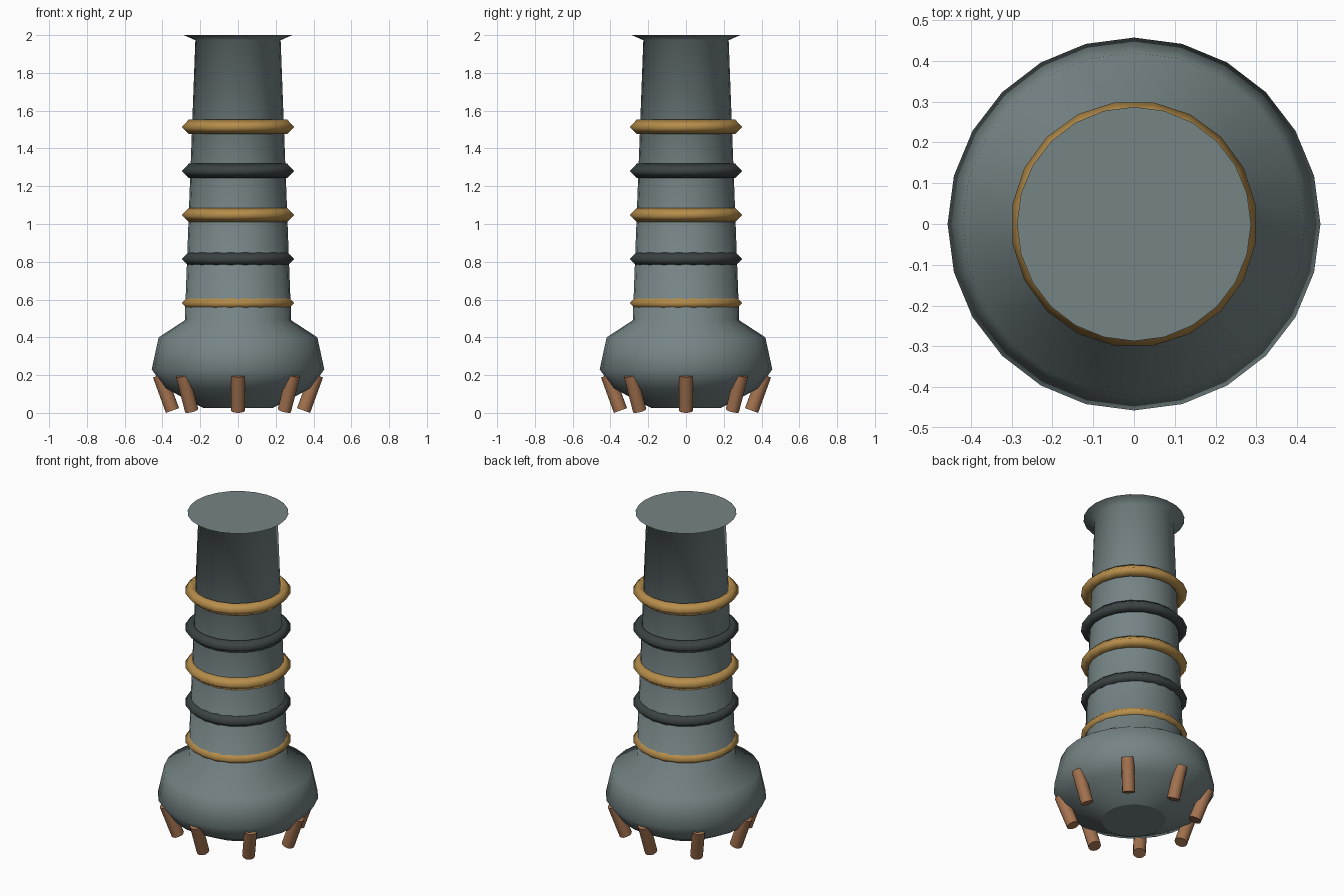
import bpy, bmesh, math
from mathutils import Matrix, Vector

cube = bpy.data.objects.get("Cube")
if cube:
    bpy.data.objects.remove(cube, do_unlink=True)


def material(name, rgb):
    m = bpy.data.materials.new(name)
    m.use_nodes = True
    m.diffuse_color = (*rgb, 1)
    m.node_tree.nodes["Principled BSDF"].inputs["Base Color"].default_value = (*rgb, 1)
    return m


grey = material("blue grey", (0.18, 0.23, 0.235))
dark = material("dark grey", (0.045, 0.056, 0.058))
gold = material("gold", (0.47, 0.27, 0.07))
copper = material("copper", (0.37, 0.17, 0.08))


def finish(name, bm, mat):
    bmesh.ops.recalc_face_normals(bm, faces=bm.faces)
    for f in bm.faces:
        f.smooth = len(f.verts) == 4  # end caps stay flat
    me = bpy.data.meshes.new(name)
    bm.to_mesh(me)
    bm.free()
    me.materials.append(mat)
    ob = bpy.data.objects.new(name, me)
    bpy.context.collection.objects.link(ob)
    return ob


def lathe(name, profile, sides, mat, turn=0.0, closed=False):
    """Revolve (radius, height) points; an open profile gets end caps."""
    bm = bmesh.new()
    angles = [turn + 2 * math.pi * i / sides for i in range(sides)]
    loops = [[bm.verts.new((r * math.cos(a), r * math.sin(a), z)) for a in angles]
             for r, z in profile]
    pairs = list(zip(loops, loops[1:]))
    if closed:
        pairs.append((loops[-1], loops[0]))
    else:
        bm.faces.new(loops[0])
        bm.faces.new(loops[-1])
    for low, high in pairs:
        for i in range(sides):
            j = (i + 1) % sides
            bm.faces.new((low[i], low[j], high[j], high[i]))
    return finish(name, bm, mat)


# Bulbous base, tapered neck and flared top
lathe("body", [(0.183, 0.026), (0.385, 0.13), (0.457, 0.23), (0.42, 0.40),
               (0.282, 0.49), (0.226, 1.973), (0.287, 2.0)], 24, grey)

# Diamond-section rings, alternating gold and dark
major, minor = 0.264, 0.038
for k in range(5):
    z = 0.582 + k * 0.233
    section = [(major + minor, z), (major, z + minor), (major - minor, z), (major, z - minor)]
    lathe(f"neck_ring_{k + 1}", section, 20, dark if k % 2 else gold,
          turn=math.pi / 20, closed=True)

# Splayed pegs around the base
foot = Vector((0.347, 0, 0.0125))
tilt = math.radians(20)
length = 0.2
for k in range(8):
    bm = bmesh.new()
    bmesh.ops.create_cone(bm, cap_ends=True, segments=12, radius1=0.037,
                          radius2=0.037, depth=length)
    place = (Matrix.Rotation(k * math.pi / 4, 4, 'Z') @ Matrix.Translation(foot)
             @ Matrix.Rotation(tilt, 4, 'Y') @ Matrix.Translation((0, 0, length / 2)))
    bm.transform(place)
    finish(f"peg_{k + 1}", bm, copper)
